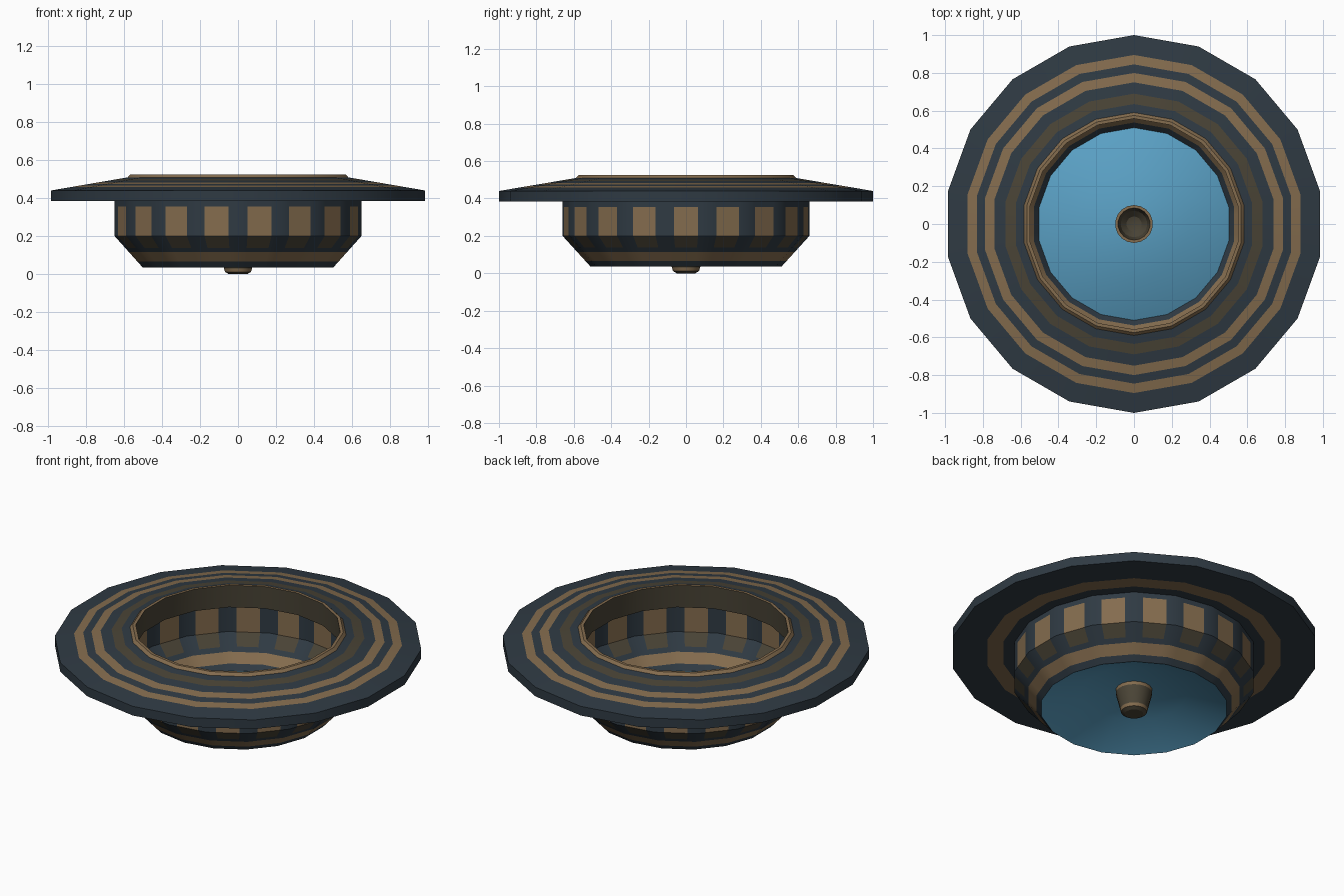
import bpy, math

if "Cube" in bpy.data.objects:
    bpy.data.objects.remove(bpy.data.objects["Cube"])

SIDES = 18


def srgb(h):
    def lin(c):
        c /= 255
        return c / 12.92 if c <= 0.04045 else ((c + 0.055) / 1.055) ** 2.4
    return tuple(lin((h >> s) & 255) for s in (16, 8, 0)) + (1.0,)


MATS = []
for name, col in [("dark_slate", 0x2F3A43), ("tan", 0x846C4E),
                  ("olive_brown", 0x4A4436), ("blue_glass", 0x5AA0C4)]:
    m = bpy.data.materials.new(name)
    m.diffuse_color = srgb(col)
    m.use_nodes = True
    m.node_tree.nodes["Principled BSDF"].inputs["Base Color"].default_value = m.diffuse_color
    MATS.append(m)
DARK, TAN, OLIVE, BLUE = range(4)


def lathe(name, profile, colours, cuts=(0.0,), sides=SIDES, closed=False):
    """Spin (r, z) points round z. A colour per band; a tuple gives one per
    column, where cuts are the column starts along each flat side."""
    ring = []
    for i in range(sides):
        a, b = [math.pi / 2 + 2 * math.pi * k / sides for k in (i, i + 1)]
        for t in cuts:
            ring.append((math.cos(a) * (1 - t) + math.cos(b) * t,
                         math.sin(a) * (1 - t) + math.sin(b) * t))
    n = len(ring)
    verts, rows = [], []
    for r, z in profile:
        start = len(verts)
        if r == 0:
            verts.append((0, 0, z))
            rows.append([start] * n)
        else:
            verts += [(x * r, y * r, z) for x, y in ring]
            rows.append(list(range(start, start + n)))
    if closed:
        rows.append(rows[0])
    faces, mats = [], []
    for k in range(len(rows) - 1):
        for i in range(n):
            j = (i + 1) % n
            quad = [rows[k][i], rows[k][j], rows[k + 1][j], rows[k + 1][i]]
            faces.append(list(dict.fromkeys(quad)))
            c = colours[k]
            mats.append(c[i % len(cuts)] if isinstance(c, tuple) else c)
    me = bpy.data.meshes.new(name)
    me.from_pydata(verts, [], faces)
    for m in MATS:
        me.materials.append(m)
    me.polygons.foreach_set("material_index", mats)
    ob = bpy.data.objects.new(name, me)
    bpy.context.collection.objects.link(ob)
    bpy.ops.object.select_all(action='DESELECT')
    ob.select_set(True)
    bpy.context.view_layer.objects.active = ob
    bpy.ops.object.shade_smooth_by_angle(angle=math.radians(30))
    return ob


# Wide flange: underside with a stripe, rim, striped sloping top, raised lip
def slope(r):
    return (r, 0.44 + (1 - r) / 0.415 * 0.07)


lathe("flange",
      [(0.565, 0.39), (0.66, 0.385), (0.72, 0.385), (0.81, 0.385), (1, 0.385),
       (1, 0.44)] + [slope(r) for r in (0.895, 0.845, 0.8, 0.75, 0.69, 0.635, 0.59)]
      + [(0.575, 0.525), (0.558, 0.525)],
      [DARK, DARK, TAN, DARK, DARK, DARK, TAN, DARK, TAN, DARK, OLIVE, DARK,
       TAN, TAN, OLIVE], closed=True)


# Open body with a window on each side, tapering to the bottom
def taper(z):
    return (0.51 + (z - 0.035) / 0.165 * 0.15, z)


lathe("body",
      [taper(z) for z in (0.035, 0.065, 0.115, 0.138)]
      + [(0.66, 0.2), (0.66, 0.355), (0.66, 0.388)],
      [DARK, TAN, DARK, (DARK, OLIVE, DARK), (DARK, TAN, DARK), DARK],
      cuts=(0.0, 0.22, 0.78))

# Shallow glass dome closing the bottom
lathe("glass_dome", [(0.51, 0.035), (0.29, 0.13), (0.09, 0.15)], [BLUE, BLUE])

# Hollow central knob poking out below the glass
lathe("centre_knob",
      [(0, 0), (0.05, 0), (0.07, 0.012), (0.075, 0.03), (0.1, 0.13), (0.1, 0.16),
       (0.085, 0.16), (0.07, 0.1), (0.04, 0.07), (0, 0.06)],
      [OLIVE, OLIVE, TAN, OLIVE, TAN, TAN, OLIVE, OLIVE, OLIVE])
